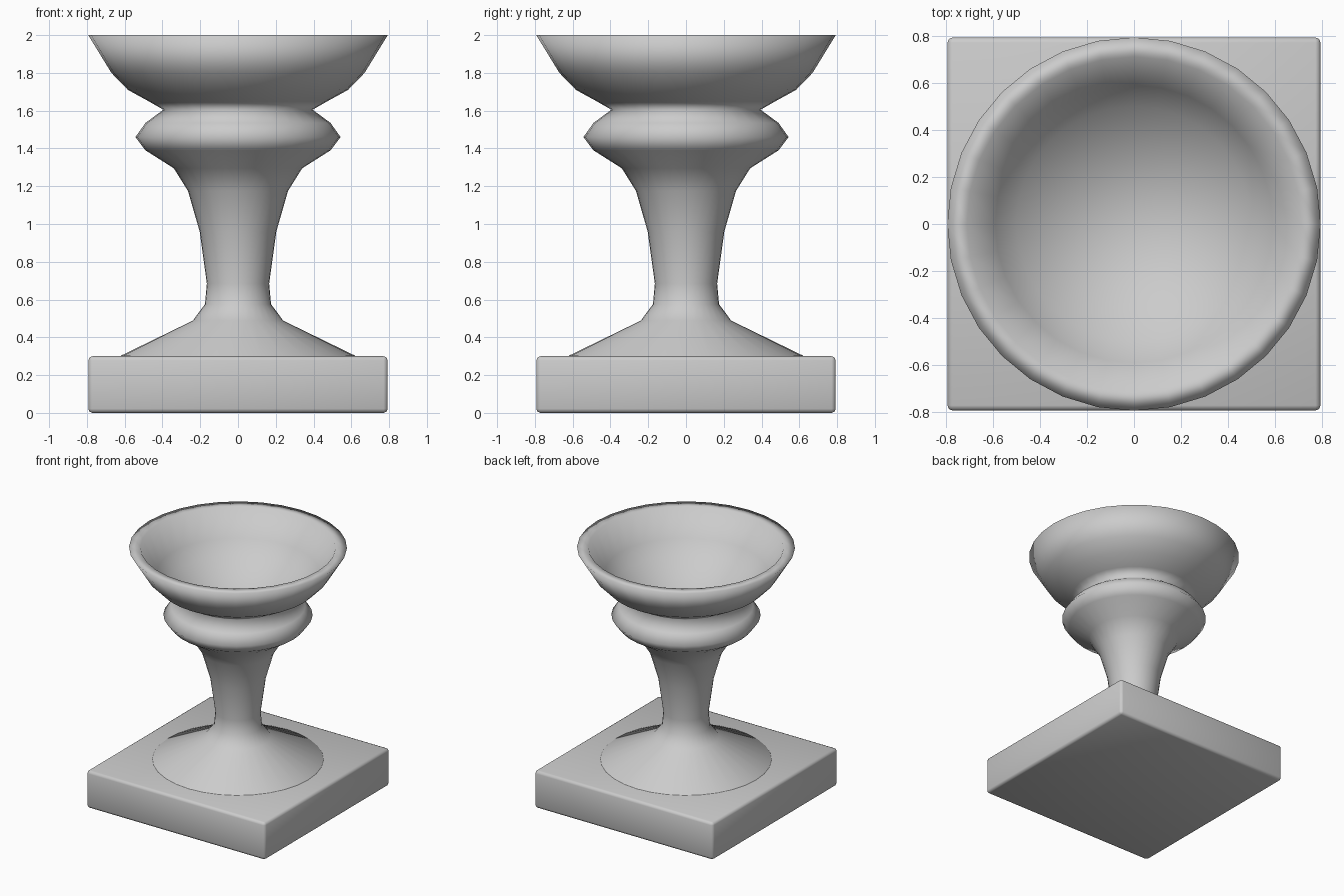
import bpy, bmesh, math

if "Cube" in bpy.data.objects:
    bpy.data.objects.remove(bpy.data.objects["Cube"])

# Square plinth with softened edges
bpy.ops.mesh.primitive_cube_add(size=1, location=(0, 0, 0.15))
base = bpy.context.object
base.name = "square_base"
base.scale = (1.585, 1.585, 0.3)
bpy.ops.object.transform_apply(location=False, rotation=False, scale=True)
bev = base.modifiers.new("soft_edges", 'BEVEL')
bev.width = 0.022
bev.segments = 2
bpy.ops.object.shade_smooth()


def lathe(name, profile, sides=32):
    """Revolve an (r, z) profile about z; r = 0 makes a pole."""
    bm = bmesh.new()
    rings = []
    for r, z in profile:
        if r == 0:
            rings.append([bm.verts.new((0, 0, z))] * sides)
        else:
            rings.append([bm.verts.new((r * math.cos(2 * math.pi * i / sides),
                                        r * math.sin(2 * math.pi * i / sides), z))
                          for i in range(sides)])
    for a, b in zip(rings, rings[1:]):
        for i in range(sides):
            j = (i + 1) % sides
            quad = list(dict.fromkeys((a[i], a[j], b[j], b[i])))
            bm.faces.new(quad).smooth = True
    bmesh.ops.recalc_face_normals(bm, faces=bm.faces)
    mesh = bpy.data.meshes.new(name)
    bm.to_mesh(mesh)
    bm.free()
    obj = bpy.data.objects.new(name, mesh)
    bpy.context.collection.objects.link(obj)
    return obj


# Foot, stem, collar and hollow bowl as one turned profile
lathe("turned_pedestal", [
    (0, 0.29), (0.63, 0.29), (0.62, 0.303),                            # foot
    (0.24, 0.488), (0.175, 0.575), (0.165, 0.685), (0.203, 0.96),      # stem
    (0.265, 1.175), (0.34, 1.295),
    (0.49, 1.39), (0.543, 1.46), (0.49, 1.535), (0.395, 1.605),        # collar
    (0.47, 1.648), (0.583, 1.71), (0.67, 1.80), (0.793, 2.0),          # bowl outside
    (0.71, 2.0), (0.59, 1.80), (0.50, 1.71), (0.25, 1.53), (0, 1.51),  # bowl inside
])
